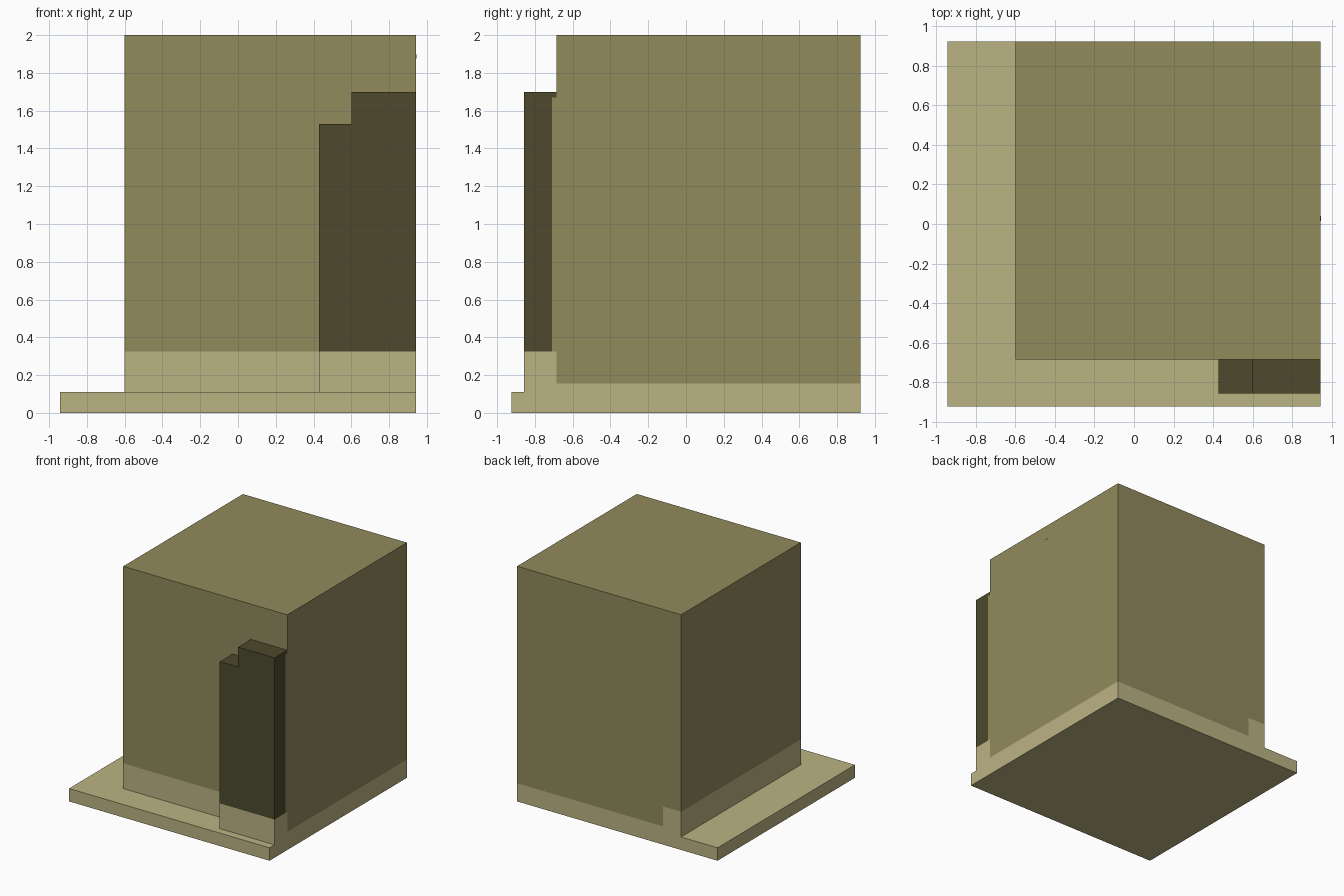
import bpy, bmesh
from mathutils import Vector

if "Cube" in bpy.data.objects:
    bpy.data.objects.remove(bpy.data.objects["Cube"])


def srgb(r, g, b):
    def lin(c):
        c /= 255
        return c / 12.92 if c <= 0.04045 else ((c + 0.055) / 1.055) ** 2.4
    return (lin(r), lin(g), lin(b), 1)


def material(name, rgb):
    m = bpy.data.materials.new(name)
    m.diffuse_color = srgb(*rgb)
    m.use_nodes = True
    m.node_tree.nodes["Principled BSDF"].inputs["Base Color"].default_value = m.diffuse_color
    return m


LIGHT, OLIVE, DARK = 0, 1, 2
MATS = [material("pale tan", (187, 179, 131)),
        material("olive", (145, 138, 92)),
        material("dark olive", (77, 73, 45))]


def prism(name, profile, y0, y1, cuts, rule, drop=None):
    """Extrude an x/z profile along y, cut it into bands, colour faces by rule."""
    bm = bmesh.new()
    face = bm.faces.new([bm.verts.new((x, y0, z)) for x, z in profile])
    ext = bmesh.ops.extrude_face_region(bm, geom=[face], use_keep_orig=True)
    new = [v for v in ext["geom"] if isinstance(v, bmesh.types.BMVert)]
    bmesh.ops.translate(bm, verts=new, vec=(0, y1 - y0, 0))
    bmesh.ops.recalc_face_normals(bm, faces=bm.faces[:])
    for axis, pos in cuts:
        n = Vector((0, 0, 0))
        n[axis] = 1
        bmesh.ops.bisect_plane(bm, geom=bm.verts[:] + bm.edges[:] + bm.faces[:],
                               plane_co=n * pos, plane_no=n)
    bm.normal_update()
    for f in bm.faces:
        f.material_index = rule(f.calc_center_median(), f.normal)
    if drop:
        hidden = [f for f in bm.faces if drop(f.normal)]
        bmesh.ops.delete(bm, geom=hidden, context='FACES')
    me = bpy.data.meshes.new(name)
    bm.to_mesh(me)
    bm.free()
    for m in MATS:
        me.materials.append(m)
    ob = bpy.data.objects.new(name, me)
    bpy.context.collection.objects.link(ob)
    return ob


def rect(x0, x1, z0, z1):
    return [(x0, z0), (x1, z0), (x1, z1), (x0, z1)]


R, B = 0.943, 0.923          # right and back limits
FRONT = -0.685               # front wall of the main block
BASE, LOW, HIGH = 0.11, 0.155, 0.325   # slab top and painted band heights

# ground slab
prism("base_slab", rect(-R, R, 0, BASE), -B, B, [], lambda c, n: LIGHT)


# main block with a pale plinth band, taller on the front and left
def block_rule(c, n):
    tall = n.y < -0.5 or n.x < -0.5 or (n.y > 0.5 and c.x < -0.43)
    return LIGHT if c.z < (HIGH if tall else LOW) else OLIVE


prism("main_block", rect(-0.6, R, BASE, 2.0), FRONT, B,
      [(2, LOW), (2, HIGH), (0, -0.43)], block_rule, lambda n: n.z < -0.5)


# stepped dark pier on the front right corner
def pier_rule(c, n):
    if c.z < HIGH:
        return LIGHT
    return OLIVE if n.x > 0.5 and c.y > -0.71 and c.z < 1.67 else DARK


prism("stepped_pier",
      [(0.428, BASE), (R, BASE), (R, 1.7), (0.6, 1.7), (0.6, 1.53), (0.428, 1.53)],
      -0.857, FRONT, [(2, HIGH), (2, 1.67), (1, -0.71)], pier_rule,
      lambda n: n.z < -0.5 or n.y > 0.5)

# tiny plate high on the right wall
prism("wall_plate", rect(R - 0.002, R + 0.002, 1.875, 1.897), 0.015, 0.041, [],
      lambda c, n: OLIVE)
